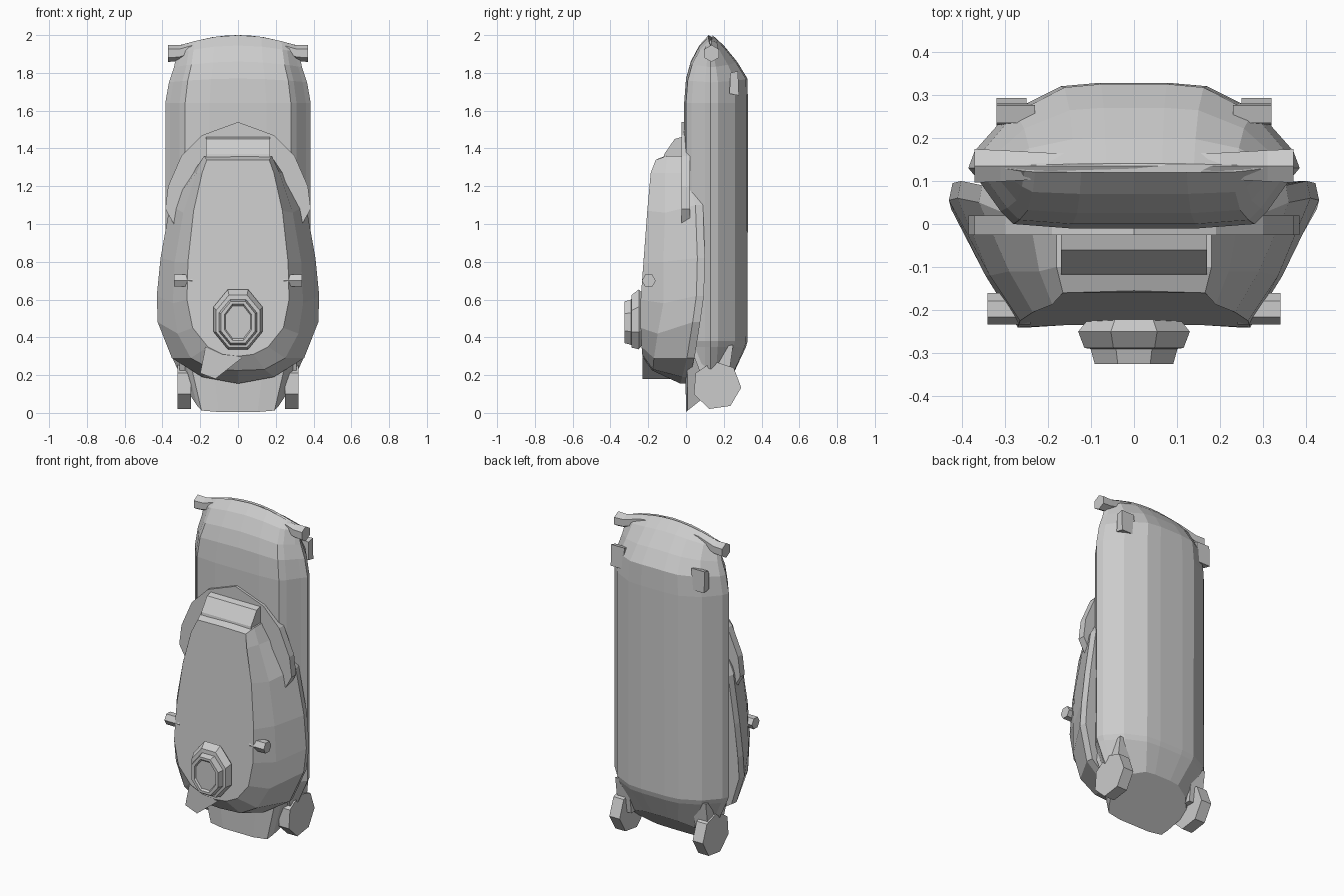
import bpy, bmesh, math

if "Cube" in bpy.data.objects:
    bpy.data.objects.remove(bpy.data.objects["Cube"])


def make(name, rings, cap=True):
    """Skin a list of closed rings, each with the same number of points."""
    bm = bmesh.new()
    loops = [[bm.verts.new(p) for p in r] for r in rings]
    n = len(loops[0])
    for a, b in zip(loops, loops[1:]):
        for i in range(n):
            j = (i + 1) % n
            bm.faces.new((a[i], a[j], b[j], b[i]))
    if cap:
        bm.faces.new(loops[0])
        bm.faces.new(loops[-1])
    bmesh.ops.recalc_face_normals(bm, faces=bm.faces)
    me = bpy.data.meshes.new(name)
    bm.to_mesh(me)
    bm.free()
    ob = bpy.data.objects.new(name, me)
    bpy.context.collection.objects.link(ob)
    return ob


def mirror(half):
    """Close a right-hand half outline whose ends lie on x = 0."""
    return half + [(-p[0],) + tuple(p[1:]) for p in half[-2:0:-1]]


def prism_x(name, profile, x0, x1):
    return make(name, [[(x, y, z) for y, z in profile] for x in (x0, x1)])


def prism_y(name, profile, y0, y1):
    return make(name, [[(x, y, z) for x, z in profile] for y in (y0, y1)])


def ngon(cy, cz, r, n, start=0):
    return [(cy + r * math.cos(start + i * math.tau / n),
             cz + r * math.sin(start + i * math.tau / n)) for i in range(n)]


# Tall rear body: one cross-section scaled up the height
section = [(0, -.01), (.15, -.01), (.28, 0), (.31, .03), (.36, .10), (.385, .13),
           (.37, .17), (.29, .26), (.17, .32), (.08, .328), (0, .328)]


def body_ring(z, sx, yf, yb, drop=0, tilt=0):
    half = []
    for x, y in section:
        t = (.13 - y) / .14 if y < .13 else (y - .13) / .198
        yy = .13 + t * ((yf - .13) if y < .13 else (yb - .13))
        half.append((x * sx, yy, z - drop * (x / .385) ** 2 + tilt * (yy - yf)))
    return mirror(half)


make("rear_body", [
    body_ring(.005, .69, 0, .25, 0, .8),
    body_ring(.35, .97, -.005, .318),
    body_ring(.38, 1, -.01, .326),
    body_ring(1.64, 1, -.01, .328),
    body_ring(1.77, .95, 0, .325, .02),
    body_ring(1.86, .88, .025, .27, .03),
    body_ring(1.945, .84, .07, .20, .04),
    body_ring(2.0, .82, .12, .14, .06)])

# Bar across the crown with flared square-cut ends
bar = [(-.37, 1.903, .045), (-.31, 1.905, .042), (-.2, 1.94, .035), (0, 1.96, .03),
       (.2, 1.94, .035), (.31, 1.905, .042), (.37, 1.903, .045)]
make("crown_bar", [[(x, y, z) for y, z in ngon(.135, c, r, 6, math.pi / 2)]
                   for x, c, r in bar])

# Bulging front shell: back flange, rim, shoulder and front panel rings
panel_y = [-.155, -.16, -.187, -.205, -.225, -.24, -.24, -.235, -.232, -.23]
panel = [(0, 1.34), (.165, 1.34), (.19, 1.27), (.235, 1.07), (.265, .80),
         (.27, .60), (.24, .45), (.16, .35), (.08, .31), (0, .30)]
front = [(x, y, z) for (x, z), y in zip(panel, panel_y)]
shoulder = [(0, -.10, 1.365), (.18, -.10, 1.36), (.22, -.11, 1.27), (.29, -.11, 1.06),
            (.335, -.12, .80), (.345, -.12, .58), (.32, -.15, .42), (.25, -.17, .29),
            (.14, -.175, .23), (0, -.18, .225)]
rim = [(0, 0, 1.36), (.18, 0, 1.36), (.24, 0, 1.27), (.36, .05, 1.10), (.41, .06, .82),
       (.43, .055, .62), (.425, .035, .48), (.35, .005, .29), (.19, -.02, .19),
       (0, -.03, .155)]
flange = [(x * .98, y + .04, z) for x, y, z in rim]
make("front_shell", [mirror(r) for r in (flange, rim, shoulder, front)])

# Thin arched plate behind the shell
arch = mirror([(0, 1.54), (.19, 1.47), (.30, 1.36), (.37, 1.20), (.385, 1.08),
               (.34, 1.0), (0, 1.0)])
prism_y("arch_plate", arch, -.025, .02)

# Latch block on top of the shell
prism_x("top_latch", [(-.12, 1.34), (-.115, 1.37), (-.06, 1.45), (-.025, 1.46),
                      (0, 1.46), (0, 1.34)], -.17, .17)

# Stepped octagonal spout
steps = [(-.22, .11, .13, .50), (-.25, .135, .165, .495), (-.288, .12, .145, .485),
         (-.290, .105, .125, .48), (-.325, .095, .115, .48), (-.325, .075, .10, .48),
         (-.315, .07, .09, .48)]
make("spout", [[(rx * c, y, cz + rz * s) for c, s in ngon(0, 0, 1.04, 8, math.pi / 8)]
               for y, rx, rz, cz in steps])

# Angled tab under the shell
prism_y("lower_tab", [(-.20, .21), (-.12, .18), (.02, .29), (-.17, .36)], -.23, -.02)

for s, side in ((1, "right"), (-1, "left")):
    # Side pegs
    prism_x(side + "_peg", ngon(-.197, .70, .037, 6), s * .24, s * .34)
    # Seven-sided wheels and their brackets
    prism_x(side + "_wheel", ngon(.163, .145, .13, 7, math.radians(98)),
            s * .25, s * .32)
    prism_x(side + "_wheel_bracket", [(.03, .33), (.25, .36), (.22, .15), (.10, .15)],
            s * .22, s * .31)
    # Rear clips
    prism_x(side + "_rear_clip", [(.23, 1.69), (.28, 1.68), (.275, 1.81), (.235, 1.80)],
            s * .23, s * .32)
